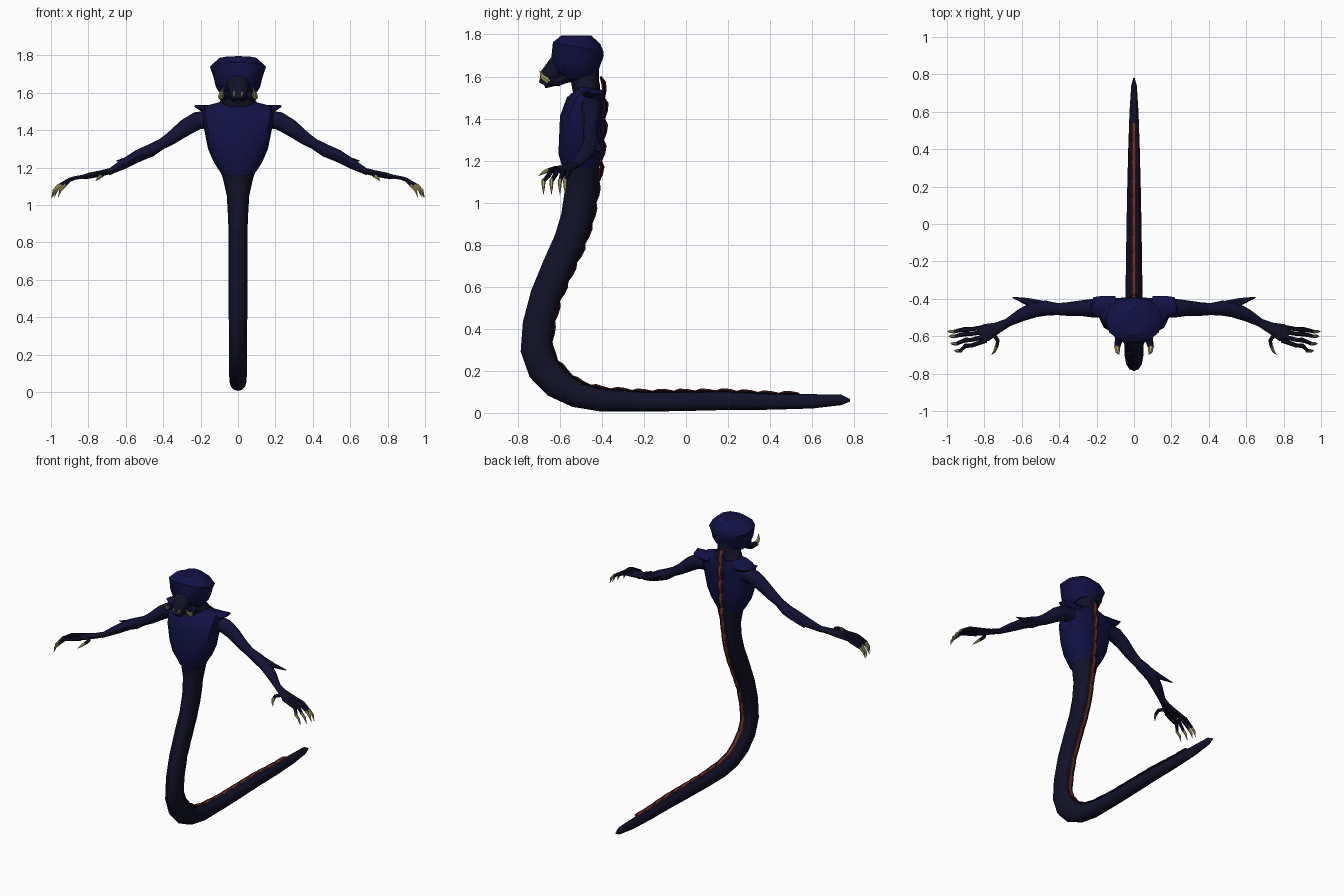
import bpy, bmesh, math
from mathutils import Vector

if "Cube" in bpy.data.objects:
    bpy.data.objects.remove(bpy.data.objects["Cube"])

X, Y, Z = Vector((1, 0, 0)), Vector((0, 1, 0)), Vector((0, 0, 1))


def material(name, r, g, b):
    m = bpy.data.materials.new(name)
    m.use_nodes = True
    m.diffuse_color = (r, g, b, 1)
    m.node_tree.nodes["Principled BSDF"].inputs["Base Color"].default_value = (r, g, b, 1)
    return m


navy = material("navy_skin", .006, .006, .06)
arm_navy = material("dull_navy_skin", .006, .006, .035)
dark = material("dark_tail_skin", .006, .006, .022)
red = material("red_spine", .2, .025, .01)
bone = material("bone_claw", .38, .34, .13)


def frames(centres, ref):
    """Side and normal direction of each point on a path."""
    out = []
    for i, c in enumerate(centres):
        t = (centres[min(i + 1, len(centres) - 1)] - centres[max(i - 1, 0)]).normalized()
        side = (ref - t * ref.dot(t)).normalized()
        out.append((c, side, t.cross(side)))
    return out


def loft(name, stations, mat, ref=X, sides=10, power=1.0, angle=40):
    """Skin elliptical rings; each station is x, y, z, half width, half depth."""
    bm = bmesh.new()
    rings = []
    fr = frames([Vector(s[:3]) for s in stations], ref)
    for (c, side, up), s in zip(fr, stations):
        ring = []
        for k in range(sides):
            a = 2 * math.pi * k / sides
            u = math.copysign(abs(math.cos(a)) ** power, math.cos(a))
            v = math.copysign(abs(math.sin(a)) ** power, math.sin(a))
            ring.append(bm.verts.new(c + side * u * s[3] + up * v * s[4]))
        rings.append(ring)
    for a, b in zip(rings, rings[1:]):
        for k in range(sides):
            j = (k + 1) % sides
            bm.faces.new((a[k], a[j], b[j], b[k]))
    bm.faces.new(rings[0])
    bm.faces.new(rings[-1])
    bmesh.ops.recalc_face_normals(bm, faces=bm.faces)
    me = bpy.data.meshes.new(name)
    bm.to_mesh(me)
    bm.free()
    me.materials.append(mat)
    ob = bpy.data.objects.new(name, me)
    bpy.context.collection.objects.link(ob)
    bpy.ops.object.select_all(action='DESELECT')
    ob.select_set(True)
    bpy.context.view_layer.objects.active = ob
    bpy.ops.object.shade_smooth_by_angle(angle=math.radians(angle))
    return ob


# Serpent tail: y, z, half width, half depth
tail = [(.78, .06, .004, .006), (.74, .062, .015, .025), (.6, .055, .024, .034),
        (.4, .053, .031, .038), (.2, .058, .036, .044), (0, .055, .04, .046),
        (-.2, .053, .043, .047), (-.4, .06, .046, .054), (-.52, .085, .047, .06),
        (-.615, .14, .047, .072), (-.68, .21, .047, .075), (-.715, .3, .048, .072),
        (-.705, .42, .05, .072), (-.67, .56, .05, .07), (-.61, .7, .05, .072),
        (-.555, .82, .05, .073), (-.52, .93, .053, .075), (-.5, 1.05, .06, .077),
        (-.495, 1.14, .08, .08), (-.5, 1.2, .1, .09)]
loft("tail", [(0, *s) for s in tail], dark, sides=12)

# Torso and neck
torso = [(-.502, 1.16, .085, .082), (-.505, 1.23, .13, .102), (-.5, 1.3, .16, .104),
         (-.495, 1.4, .18, .105), (-.48, 1.47, .195, .092), (-.455, 1.515, .195, .07),
         (-.45, 1.545, .11, .055)]
loft("torso", [(0, *s) for s in torso], navy, sides=12, power=.8)
neck = [(-.46, 1.48, .12, .06), (-.475, 1.55, .1, .07), (-.48, 1.575, .078, .07),
        (-.48, 1.66, .075, .07)]
loft("neck", [(0, *s) for s in neck], dark)

# Head: height, half width, front y, back y
head = [(1.6, .085, -.56, -.41), (1.63, .118, -.6, -.395), (1.68, .13, -.645, -.39),
        (1.74, .15, -.635, -.39), (1.775, .112, -.595, -.405), (1.795, .06, -.55, -.45)]
loft("head_crest", [(0, (f + b) / 2, z, w, (b - f) / 2) for z, w, f, b in head],
     navy, sides=12, power=.85)
loft("snout", [(0, -.55, 1.67, .075, .06), (0, -.615, 1.645, .062, .055),
               (0, -.655, 1.6, .048, .045), (0, -.675, 1.56, .036, .028)], dark)
loft("lower_jaw", [(0, -.54, 1.6, .07, .025), (0, -.62, 1.58, .05, .025),
                   (0, -.675, 1.56, .03, .018)], dark)
for i in range(-1, 2):
    x = i * .02
    loft("front_tooth", [(x, -.685, 1.605, .008, .006), (x, -.697, 1.58, .002, .002)],
         bone, sides=5)

# Back ridge line, running from the tail up to the nape
line = [c + n * s[3] for (c, _, n), s in
        zip(frames([Vector((0, *s[:2])) for s in tail], X), tail)][2:-2]
line += [Vector((0, y, z)) for y, z in
         ((-.402, 1.22), (-.395, 1.3), (-.389, 1.4), (-.388, 1.48), (-.395, 1.54), (-.405, 1.6))]


def along(d):
    for a, b in zip(line, line[1:]):
        step = (b - a).length
        if d <= step:
            return a.lerp(b, d / step)
        d -= step
    return line[-1].copy()


length = sum((b - a).length for a, b in zip(line, line[1:]))
count = 26
pitch = (length - .06) / count
for i in range(count):
    s = .06 + i * pitch
    upper = i >= count - 5
    lift = .016 if upper else .005
    for name, mat, w, h in (("spine_scale", red, .012, .012), ("ridge_scale", dark, .026, .007)):
        pts = []
        for f, k in ((0, .5), (.35, .9), (.7, 1), (1, .4)):
            p = along(s + pitch * f)
            q = along(s + pitch * f + .01) - along(s + pitch * f - .01)
            p += q.normalized().cross(X) * lift * (k - .5)
            pts.append((*p, w, h * k))
        loft(name, pts, mat, sides=8)

# Arms: x, y, z, half width, half thickness
arm = [(.15, -.45, 1.46, .05, .05), (.22, -.45, 1.45, .05, .05), (.28, -.45, 1.415, .042, .047),
       (.36, -.455, 1.355, .036, .036), (.41, -.455, 1.325, .032, .03),
       (.47, -.45, 1.29, .04, .036), (.53, -.455, 1.265, .044, .034),
       (.61, -.49, 1.22, .034, .028), (.69, -.535, 1.175, .021, .016)]
hand = [(.67, -.525, 1.185, .022, .017), (.73, -.555, 1.17, .03, .017),
        (.79, -.58, 1.158, .047, .017), (.825, -.59, 1.15, .04, .012)]
# Fingers: knuckle y, tip y, tip x
fingers = [(-.55, -.575, .965), (-.575, -.6, .96), (-.6, -.64, .95), (-.622, -.678, .93)]

for sx, label in ((1, "left"), (-1, "right")):
    def limb(part, stations, mat, **kw):
        loft(label + "_" + part, [(s[0] * sx, *s[1:]) for s in stations], mat, **kw)

    limb("arm", arm, arm_navy, ref=Y)
    limb("hand", hand, dark, ref=Y)
    limb("shoulder_spur", [(.1, -.44, 1.505, .055, .03), (.18, -.44, 1.513, .055, .022),
                           (.225, -.43, 1.528, .04, .008)], navy, ref=Y, sides=8)
    limb("elbow_spike", [(.49, -.44, 1.285, .03, .025), (.57, -.415, 1.255, .02, .014),
                         (.65, -.392, 1.235, .003, .003)], arm_navy, ref=Y, sides=6)
    for y0, y1, x1 in fingers:
        ym = (y0 + y1) / 2
        limb("finger", [(.79, y0, 1.158, .013, .013), (.87, ym, 1.145, .011, .011),
                        (.9, ym, 1.135, .013, .013), (x1, y1, 1.1, .009, .009)],
             dark, ref=Y, sides=6)
        limb("claw", [(x1 - .008, y1, 1.108, .01, .01), (x1 + .02, y1, 1.078, .008, .008),
                      (x1 + .032, y1, 1.04, .001, .001)], bone, ref=Y, sides=6)
    limb("thumb", [(.76, -.575, 1.163, .016, .014), (.728, -.625, 1.162, .012, .012),
                   (.735, -.66, 1.152, .01, .01)], dark, ref=Z, sides=6)
    limb("thumb_claw", [(.735, -.655, 1.154, .011, .011), (.745, -.68, 1.143, .008, .008),
                        (.762, -.7, 1.128, .001, .001)], bone, ref=Z, sides=6)
    # Mandible and its upturned tusk
    limb("mandible", [(.045, -.56, 1.6, .025, .025), (.08, -.61, 1.575, .022, .022),
                      (.09, -.66, 1.578, .016, .016)], dark, ref=Z, sides=8)
    limb("tusk", [(.09, -.65, 1.576, .017, .017), (.088, -.682, 1.598, .012, .012),
                  (.078, -.697, 1.63, .001, .001)], bone, ref=X, sides=6)
